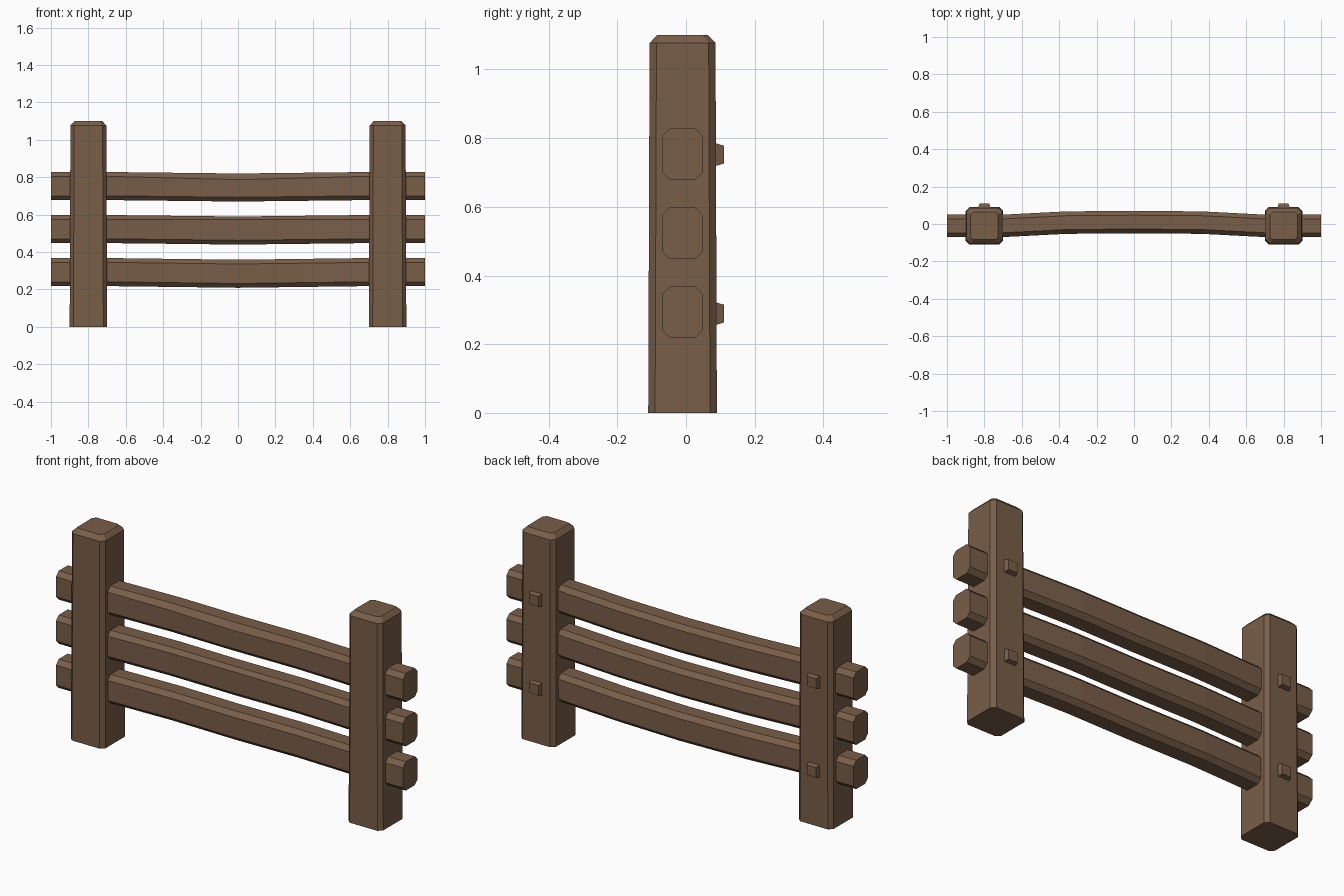
import bpy
import bmesh
from mathutils import Vector

cube = bpy.data.objects.get("Cube")
if cube:
    bpy.data.objects.remove(cube)

wood = bpy.data.materials.new("brown wood")
wood.use_nodes = True
BROWN = (0.19, 0.112, 0.066, 1)
wood.diffuse_color = BROWN
wood.node_tree.nodes["Principled BSDF"].inputs["Base Color"].default_value = BROWN


def octagon(w, h, c):
    """Rectangle of half sizes w, h with corners cut by c."""
    return [(w, h - c), (w - c, h), (c - w, h), (-w, h - c),
            (-w, c - h), (c - w, -h), (w - c, -h), (w, c - h)]


def loft(name, rings):
    """Join equal rings of points into a closed flat-shaded solid."""
    bm = bmesh.new()
    loops = [[bm.verts.new(p) for p in ring] for ring in rings]
    for a, b in zip(loops, loops[1:]):
        for i in range(len(a)):
            j = (i + 1) % len(a)
            bm.faces.new((a[i], a[j], b[j], b[i]))
    bm.faces.new(loops[0])
    bm.faces.new(loops[-1])
    bmesh.ops.recalc_face_normals(bm, faces=bm.faces)
    mesh = bpy.data.meshes.new(name)
    bm.to_mesh(mesh)
    bm.free()
    mesh.materials.append(wood)
    obj = bpy.data.objects.new(name, mesh)
    bpy.context.collection.objects.link(obj)
    return obj


AXIS_Y = -0.01

# Posts with cut corners and a bevelled cap, plus two pegs on the back of each
for side, x in (("left", 0.8), ("right", -0.8)):
    rings = []
    for z, half, cut in ((0, 0.1, 0.02), (1.077, 0.096, 0.02), (1.1, 0.074, 0.015)):
        rings.append([Vector((x + u, AXIS_Y + v, z)) for u, v in octagon(half, half, cut)])
    loft(f"{side}_post", rings)
    for level, z in (("upper", 0.752), ("lower", 0.289)):
        rings = []
        for y, half in ((0.05, 0.032), (0.09, 0.032), (0.11, 0.026)):
            rings.append([(x + u * half, y, z + v * half)
                          for u, v in ((1, 1), (-1, 1), (-1, -1), (1, -1))])
        loft(f"{side}_{level}_peg", rings)

# Rails bow backwards and sag towards the middle; the worn front edge varies
STATIONS = (-1, -0.7, -0.36, 0, 0.36, 0.7, 1)
for name, z, sag, wear in (("top_rail", 0.753, 0.008, 0.01),
                           ("middle_rail", 0.523, 0.008, -0.006),
                           ("bottom_rail", 0.293, 0.009, 0)):
    rings = []
    for x in STATIONS:
        t = max(0, 1 - abs(x) / 0.7)
        bow = 0.02 * min(1, t * 1.8)
        ring = []
        for k, (u, v) in enumerate(octagon(0.06, 0.075, 0.023)):
            drop = wear * t if k == 3 else 0
            ring.append((x, AXIS_Y + bow + u, z - sag * t + v - drop))
        rings.append(ring)
    loft(name, rings)
